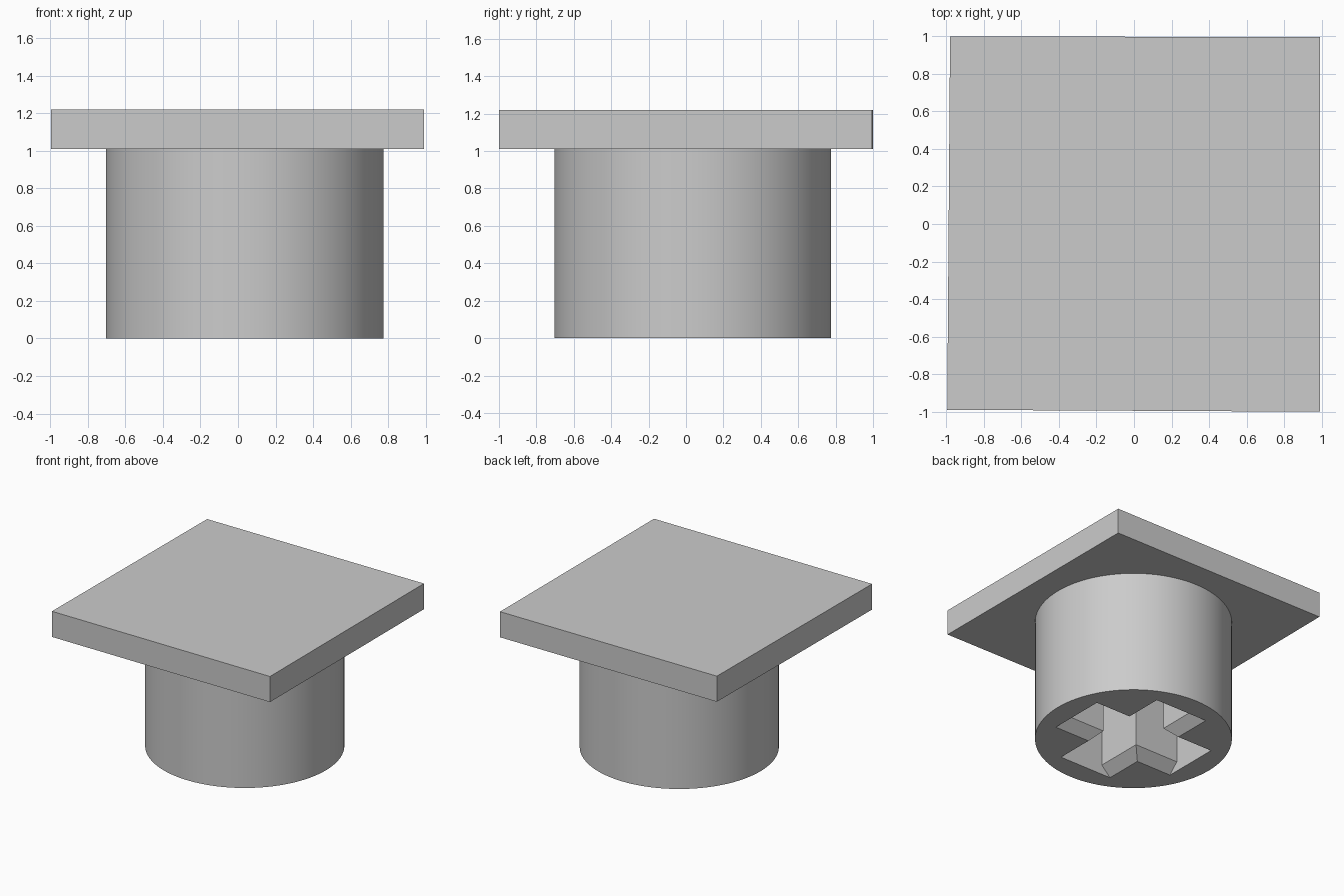
import bpy
import bmesh
from mathutils import Matrix, Vector

if "Cube" in bpy.data.objects:
    bpy.data.objects.remove(bpy.data.objects["Cube"], do_unlink=True)

CENTRE = Vector((0.036, 0.036, 0))
STEM_TOP, PLATE_TOP = 1.01, 1.22

# One plain grey for everything
grey = bpy.data.materials.new("light grey")
grey.use_nodes = True
colour = (0.6, 0.6, 0.6, 1)
grey.diffuse_color = colour
grey.node_tree.nodes["Principled BSDF"].inputs["Base Color"].default_value = colour


def extruded(name, profile, direction):
    """Closed solid made by sweeping a flat outline along a direction."""
    bm = bmesh.new()
    face = bm.faces.new([bm.verts.new(p) for p in profile])
    result = bmesh.ops.extrude_face_region(bm, geom=[face], use_keep_orig=True)
    moved = [g for g in result["geom"] if isinstance(g, bmesh.types.BMVert)]
    bmesh.ops.translate(bm, verts=moved, vec=direction)
    bmesh.ops.recalc_face_normals(bm, faces=bm.faces)
    mesh = bpy.data.meshes.new(name)
    bm.to_mesh(mesh)
    bm.free()
    mesh.materials.append(grey)
    obj = bpy.data.objects.new(name, mesh)
    bpy.context.collection.objects.link(obj)
    return obj


# Square top plate, very slightly out of true
corners = [(-0.995, -0.99), (0.99, -1.0), (0.99, 0.995), (-0.98, 1.0)]
extruded("top_plate", [(x, y, STEM_TOP) for x, y in corners],
         (0, 0, PLATE_TOP - STEM_TOP))

# Round stem
bpy.ops.mesh.primitive_cylinder_add(
    vertices=96, radius=0.74, depth=STEM_TOP,
    location=CENTRE + Vector((0, 0, STEM_TOP / 2)))
stem = bpy.context.object
stem.name = "stem"
stem.data.materials.append(grey)

# Cross-shaped socket: two crossing slots with a chamfered mouth
half_length = 0.56
side = [(0.26, -0.02), (0.16, 0.08), (0.16, STEM_TOP + 0.05)]
outline = side + [(-y, z) for y, z in reversed(side)]
for turn in (0, 90):
    slot = extruded("slot_cutter", [(-half_length, y, z) for y, z in outline],
                    (2 * half_length, 0, 0))
    slot.data.transform(Matrix.Translation(CENTRE)
                        @ Matrix.Rotation(turn * 0.0174532925, 4, "Z"))
    slot.hide_render = True
    cut = stem.modifiers.new("slot", "BOOLEAN")
    cut.operation = "DIFFERENCE"
    cut.solver = "EXACT"
    cut.object = slot
    bpy.context.view_layer.objects.active = stem
    bpy.ops.object.modifier_apply(modifier=cut.name)
    bpy.data.objects.remove(slot, do_unlink=True)

# Smooth round wall, crisp edges
bpy.ops.object.select_all(action="DESELECT")
stem.select_set(True)
bpy.context.view_layer.objects.active = stem
bpy.ops.object.shade_smooth_by_angle()
